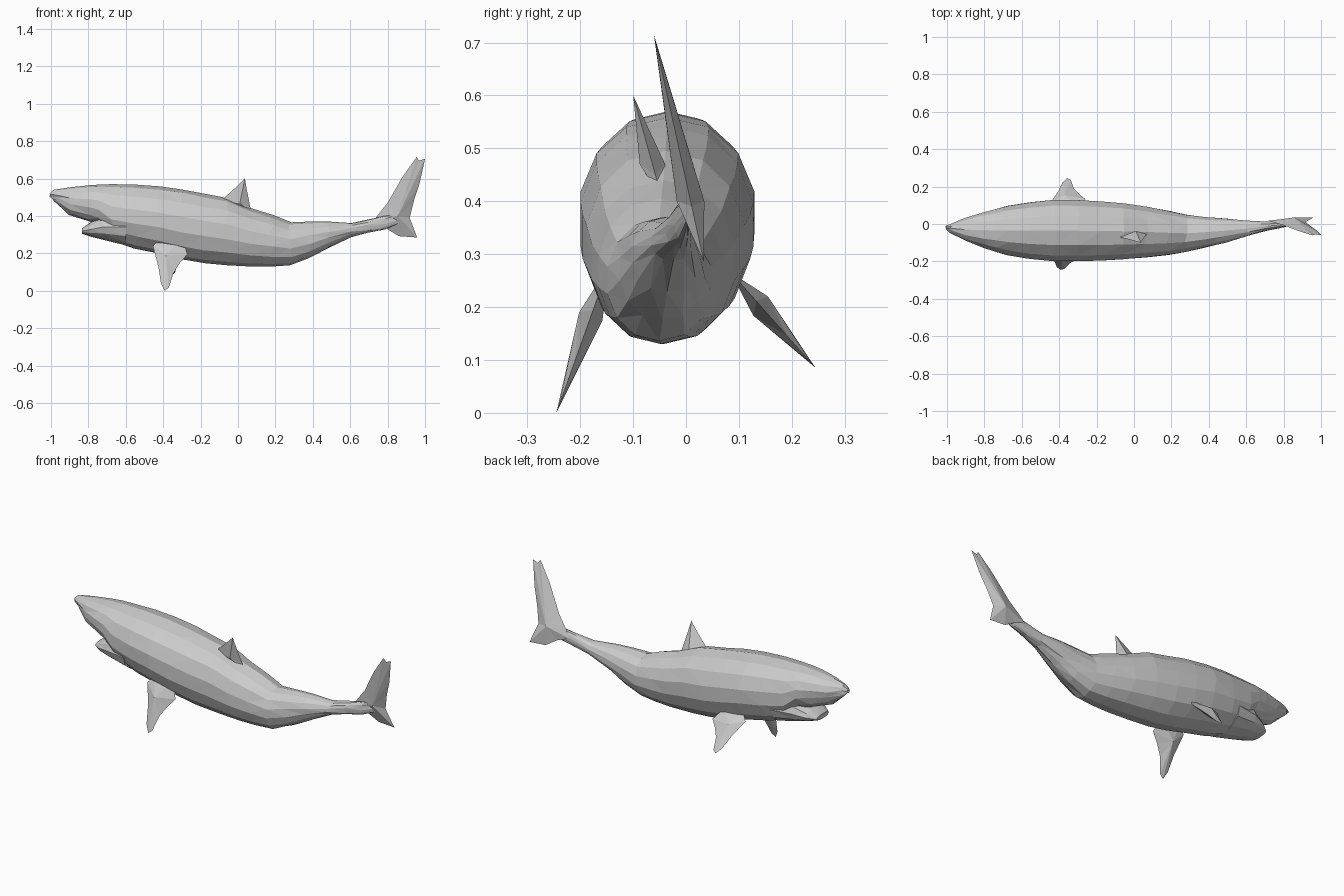
import bpy, bmesh, math, random
from mathutils import Vector

random.seed(4)


def finish(bm, name):
    bmesh.ops.recalc_face_normals(bm, faces=bm.faces[:])
    bmesh.ops.triangulate(bm, faces=bm.faces[:])
    mesh = bpy.data.meshes.new(name)
    bm.to_mesh(mesh)
    bm.free()
    obj = bpy.data.objects.new(name, mesh)
    bpy.context.collection.objects.link(obj)
    return obj


def loft(name, rings, sides=14, jitter=0.0):
    """Skin oval sections given as (x, centre y, half width, bottom z, top z)."""
    bm = bmesh.new()
    loops = []
    for x, yc, hw, zb, zt in rings:
        loop = []
        for i in range(sides):
            a = 2 * math.pi * i / sides
            c, s = math.sin(a), math.cos(a)
            c = math.copysign(abs(c) ** 0.92, c)
            j = random.uniform(-jitter, jitter)
            loop.append(bm.verts.new((x + 3 * j, yc + hw * c,
                                      (zb + zt) / 2 + (zt - zb) / 2 * s)))
        loops.append(loop)
    for a, b in zip(loops, loops[1:]):
        for i in range(sides):
            k = (i + 1) % sides
            bm.faces.new((a[i], a[k], b[k], b[i]))
    bm.faces.new(loops[0])
    bm.faces.new(loops[-1])
    return finish(bm, name)


def blade(name, outline, centre, thick):
    """Thin-edged fin: outline fanned to a raised point on each side."""
    bm = bmesh.new()
    rim = [bm.verts.new(p) for p in outline]
    for sign in (1, -1):
        hub = bm.verts.new(Vector(centre) + sign * Vector(thick))
        for i, v in enumerate(rim):
            bm.faces.new((v, rim[(i + 1) % len(rim)], hub))
    return finish(bm, name)


# Body from snout to tail stalk
loft("body", [
    (-1.0, -0.02, 0.01, 0.495, 0.52),
    (-0.98, -0.022, 0.025, 0.475, 0.54),
    (-0.90, -0.03, 0.063, 0.405, 0.553),
    (-0.80, -0.033, 0.098, 0.372, 0.564),
    (-0.74, -0.034, 0.115, 0.35, 0.568),
    (-0.67, -0.035, 0.135, 0.263, 0.57),
    (-0.55, -0.035, 0.155, 0.226, 0.568),
    (-0.42, -0.035, 0.168, 0.20, 0.558),
    (-0.30, -0.036, 0.167, 0.168, 0.542),
    (-0.18, -0.037, 0.162, 0.147, 0.518),
    (-0.06, -0.039, 0.153, 0.136, 0.495),
    (0.07, -0.043, 0.138, 0.13, 0.44),
    (0.18, -0.047, 0.121, 0.13, 0.405),
    (0.28, -0.05, 0.101, 0.136, 0.366),
    (0.38, -0.044, 0.083, 0.175, 0.37),
    (0.48, -0.036, 0.067, 0.228, 0.37),
    (0.60, -0.024, 0.043, 0.287, 0.362),
    (0.70, -0.012, 0.026, 0.31, 0.383),
    (0.78, -0.005, 0.018, 0.328, 0.40),
    (0.86, 0.003, 0.006, 0.36, 0.41)], jitter=0.003)

# Lower jaw, leaving an open mouth under the snout
loft("lower_jaw", [
    (-0.835, -0.033, 0.055, 0.305, 0.333),
    (-0.79, -0.033, 0.088, 0.29, 0.365),
    (-0.72, -0.034, 0.115, 0.272, 0.41),
    (-0.60, -0.035, 0.135, 0.243, 0.44)], sides=12)

# Dorsal fin, leaning to one side
def dorsal(x, z):
    return (x, -0.055 - (z - 0.44) * 0.28, z)

blade("dorsal_fin", [dorsal(*p) for p in (
    (-0.09, 0.47), (-0.07, 0.50), (-0.02, 0.545), (0.037, 0.60),
    (0.047, 0.54), (0.065, 0.45), (0.085, 0.40))],
    dorsal(0.01, 0.47), (0, 0.024, 0))

# Tail fin with long upper and short lower lobe
def tail(x, z):
    return (x, 0.035 - (z - 0.28) * 0.22, z)

blade("tail_fin", [tail(*p) for p in (
    (0.72, 0.36), (0.74, 0.395), (0.80, 0.47), (0.88, 0.61), (0.955, 0.715),
    (0.968, 0.695), (1.0, 0.706), (0.97, 0.57), (0.94, 0.48), (0.918, 0.39),
    (0.958, 0.285), (0.86, 0.292), (0.79, 0.335))],
    tail(0.855, 0.40), (0, 0.026, 0))

# Pectoral fins: one outline (x, distance along fin), placed on each side
fin = ((-0.455, 0.15), (-0.425, 0.55), (-0.412, 0.86), (-0.392, 1.0),
       (-0.37, 0.94), (-0.345, 0.66), (-0.31, 0.47), (-0.27, 0.3),
       (-0.30, 0.0), (-0.42, 0.0))

def right_fin(x, s):
    return (x, -0.145 - 0.1 * s, 0.28 - 0.28 * s)

def left_fin(x, s):
    return (x + 0.035 * s, 0.085 + 0.16 * s, 0.265 - 0.18 * s)

blade("right_pectoral_fin", [right_fin(*p) for p in fin],
      right_fin(-0.385, 0.35), (0, 0.022, -0.008))
blade("left_pectoral_fin", [left_fin(*p) for p in fin],
      left_fin(-0.385, 0.35), (0, 0.014, 0.018))
